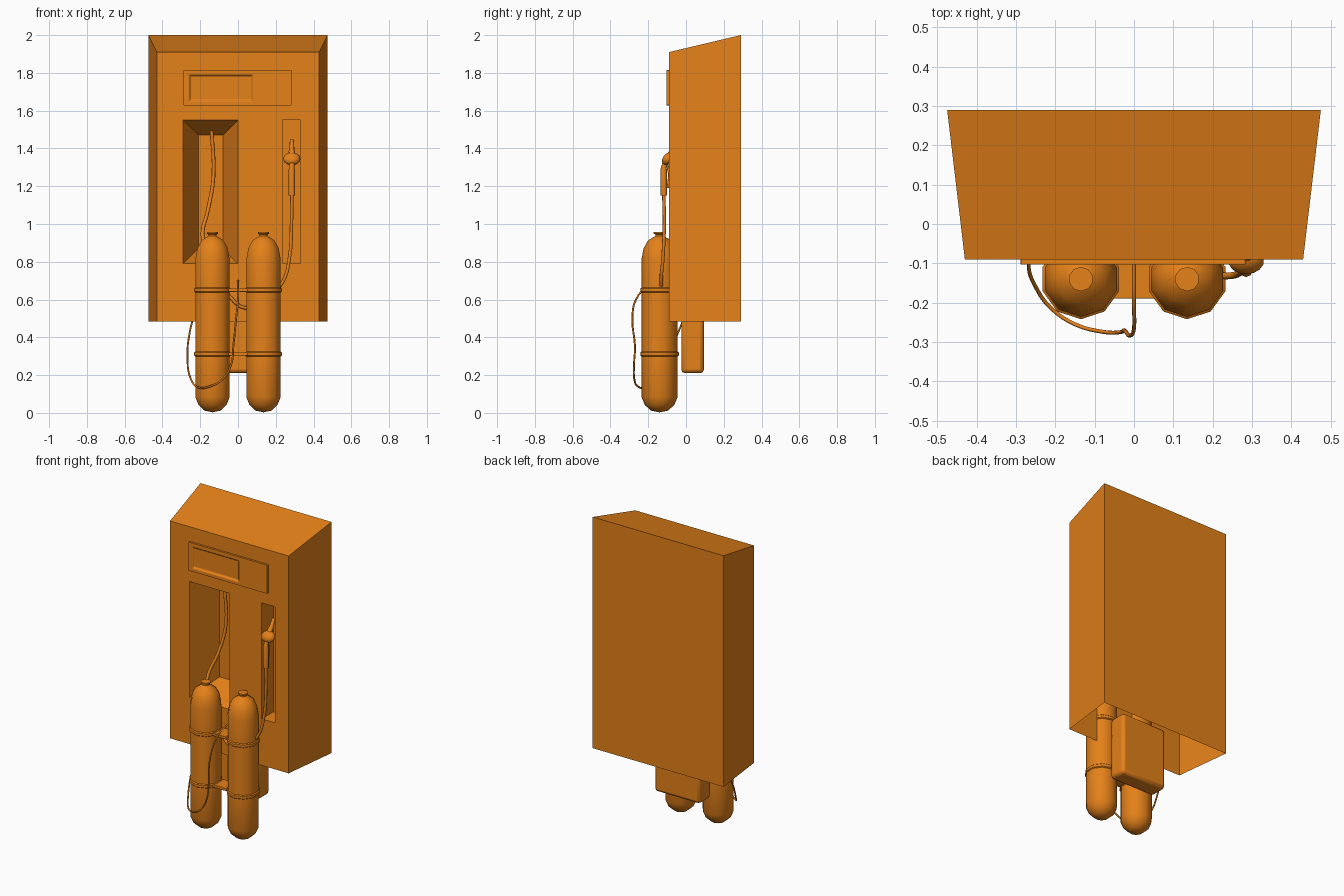
import bpy, bmesh, math
from mathutils import Vector

if "Cube" in bpy.data.objects:
    bpy.data.objects.remove(bpy.data.objects["Cube"])

orange = bpy.data.materials.new("orange_paint")
orange.diffuse_color = (0.78, 0.22, 0.01, 1)
orange.use_nodes = True
orange.node_tree.nodes["Principled BSDF"].inputs["Base Color"].default_value = orange.diffuse_color


def finish(ob, angle=None):
    ob.data.materials.append(orange)
    bpy.ops.object.select_all(action='DESELECT')
    ob.select_set(True)
    bpy.context.view_layer.objects.active = ob
    if angle:
        bpy.ops.object.shade_smooth_by_angle(angle=math.radians(angle))
    return ob


def from_bmesh(name, bm, angle=None):
    bmesh.ops.remove_doubles(bm, verts=bm.verts, dist=1e-5)
    bmesh.ops.recalc_face_normals(bm, faces=bm.faces)
    me = bpy.data.meshes.new(name)
    bm.to_mesh(me)
    bm.free()
    ob = bpy.data.objects.new(name, me)
    bpy.context.collection.objects.link(ob)
    return finish(ob, angle)


def bevel(ob, width, segments=2):
    m = ob.modifiers.new("bevel", 'BEVEL')
    m.width, m.segments, m.limit_method = width, segments, 'ANGLE'
    return ob


def rect(x0, x1, z0, z1, y):
    return [Vector(p) for p in ((x0, y, z0), (x1, y, z0), (x1, y, z1), (x0, y, z1))]


def fronted_shell(name, xs, zs, y, back, recesses, open_bottom):
    """Box with a gridded front; recesses maps (column, row) to a floor rectangle."""
    bm = bmesh.new()

    def face(pts):
        bm.faces.new([bm.verts.new(p) for p in pts])

    def ring(a, b, skip=()):
        for i in range(4):
            if i not in skip:
                j = (i + 1) % 4
                face((a[i], a[j], b[j], b[i]))

    for i in range(len(xs) - 1):
        for j in range(len(zs) - 1):
            cell = rect(xs[i], xs[i + 1], zs[j], zs[j + 1], y)
            if (i, j) in recesses:
                floor = recesses[i, j]
                ring(cell, floor)
                face(floor)
            else:
                face(cell)
    ring(rect(xs[0], xs[-1], zs[0], zs[-1], y), back, (0,) if open_bottom else ())
    face(back)
    return from_bmesh(name, bm)


def box(name, lo, hi, bevel_width):
    bm = bmesh.new()
    bmesh.ops.create_cube(bm, size=1)
    for v in bm.verts:
        v.co = Vector([a + (b - a) * (c + 0.5) for a, b, c in zip(lo, hi, v.co)])
    return bevel(from_bmesh(name, bm, 40), bevel_width)


def lathe(name, profile, centre, sides):
    bm = bmesh.new()
    vs = [bm.verts.new((0, -r, z)) for r, z in profile]
    es = [bm.edges.new(p) for p in zip(vs, vs[1:])]
    bmesh.ops.spin(bm, geom=vs + es, cent=(0, 0, 0), axis=(0, 0, 1),
                   angle=2 * math.pi, steps=sides)
    bmesh.ops.translate(bm, verts=bm.verts, vec=centre)
    return from_bmesh(name, bm, 40)


def tube(name, pts, radius, radii=None, smooth=True, res=4):
    cu = bpy.data.curves.new(name, 'CURVE')
    cu.dimensions = '3D'
    cu.bevel_depth, cu.bevel_resolution, cu.use_fill_caps = radius, 2, True
    cu.resolution_u = res
    if smooth:
        sp = cu.splines.new('BEZIER')
        sp.bezier_points.add(len(pts) - 1)
        for b, p in zip(sp.bezier_points, pts):
            b.co = p
            b.handle_left_type = b.handle_right_type = 'AUTO'
    else:
        sp = cu.splines.new('POLY')
        sp.points.add(len(pts) - 1)
        for b, p, r in zip(sp.points, pts, radii or [1] * len(pts)):
            b.co, b.radius = (*p, 1), r
    ob = bpy.data.objects.new(name, cu)
    bpy.context.collection.objects.link(ob)
    finish(ob)
    bpy.ops.object.convert(target='MESH')
    bpy.ops.object.shade_smooth_by_angle(angle=math.radians(50))
    return ob


# Cabinet: open underneath, funnel recess on the left, narrow slot on the right
fronted_shell("cabinet",
              [-0.43, -0.29, 0.0, 0.235, 0.33, 0.43], [0.485, 0.79, 1.55, 1.91], -0.09,
              [Vector(p) for p in ((-0.475, 0.29, 0.485), (0.475, 0.29, 0.485),
                                   (0.475, 0.29, 2.0), (-0.475, 0.29, 2.0))],
              {(1, 1): rect(-0.21, -0.08, 0.87, 1.47, 0.11),
               (3, 1): rect(0.235, 0.33, 0.79, 1.55, 0.03)}, True)

# Display frame with a sunken screen
display = fronted_shell("display_panel",
                        [-0.288, -0.258, 0.078, 0.284], [1.628, 1.65, 1.79, 1.815], -0.103,
                        rect(-0.288, 0.284, 1.628, 1.815, -0.085),
                        {(1, 1): rect(-0.25, 0.07, 1.658, 1.782, -0.093)}, False)
bevel(display, 0.004)

# Lower service box
box("service_box", (-0.165, -0.025, 0.21), (0.165, 0.095, 0.62), 0.02)

# Twin gas tanks with raised bands and neck valves
half = [(0, 0.003), (0.045, 0.012), (0.078, 0.042), (0.096, 0.085)]
for z in (0.312, 0.65):
    half += [(0.096, z - 0.013), (0.102, z - 0.008), (0.102, z + 0.008), (0.096, z + 0.013)]
half += [(0.096, 0.81), (0.085, 0.87), (0.062, 0.912), (0.03, 0.932),
         (0.022, 0.937), (0.022, 0.944), (0.031, 0.949), (0.031, 0.957), (0, 0.957)]
for side, x in (("left", -0.135), ("right", 0.135)):
    lathe(side + "_tank", half, (x, -0.14, 0), 10)

# Plates joining the tanks
for label, z in (("lower", 0.312), ("upper", 0.65)):
    box(label + "_tank_bracket", (-0.06, -0.19, z - 0.009), (0.06, -0.09, z + 0.009), 0.003)

# Hose from the recess ceiling to the left tank
tube("filling_hose", [(-0.14, 0.06, 1.5), (-0.13, 0.06, 1.25), (-0.16, 0.02, 1.07),
                      (-0.188, -0.04, 0.95), (-0.17, -0.09, 0.85)], 0.010)

# Hose from the nozzle round behind the right tank
tube("nozzle_hose", [(0.285, -0.118, 1.17), (0.283, -0.115, 1.0), (0.272, -0.122, 0.82),
                     (0.235, -0.132, 0.69), (0.15, -0.12, 0.61), (0.04, -0.11, 0.555),
                     (-0.06, -0.10, 0.63)], 0.009)

# Loose thin cable looping round the left tank
tube("thin_cable", [(0, -0.09, 0.70), (0, -0.2, 0.67), (0, -0.265, 0.6),
                    (-0.01, -0.284, 0.5), (-0.025, -0.27, 0.35), (-0.035, -0.275, 0.26),
                    (-0.08, -0.274, 0.18), (-0.15, -0.255, 0.14), (-0.21, -0.215, 0.135),
                    (-0.25, -0.16, 0.18), (-0.268, -0.1, 0.3), (-0.255, -0.04, 0.43),
                    (-0.23, 0.0, 0.53)], 0.005)

# Nozzle: grip, bent neck and spout, then hand guard and trigger
tube("nozzle_body", [(0.285, -0.117, 1.15), (0.285, -0.118, 1.29), (0.285, -0.118, 1.30),
                     (0.285, -0.105, 1.335), (0.285, -0.07, 1.385), (0.285, -0.06, 1.395),
                     (0.285, -0.035, 1.445)], 0.017, [1, 1, 0.8, 1, 1, 0.8, 0.6], False)
tube("nozzle_trigger", [(0.285, -0.10, 1.32), (0.285, -0.088, 1.26), (0.285, -0.096, 1.19)],
     0.006, smooth=False)
bm = bmesh.new()
bmesh.ops.create_uvsphere(bm, u_segments=14, v_segments=8, radius=1)
for v in bm.verts:
    v.co = Vector((0.285 + v.co.x * 0.046, -0.095 + v.co.y * 0.03 - v.co.z * 0.012,
                   1.345 + v.co.z * 0.026 + v.co.y * 0.022))
from_bmesh("nozzle_guard", bm, 60)
